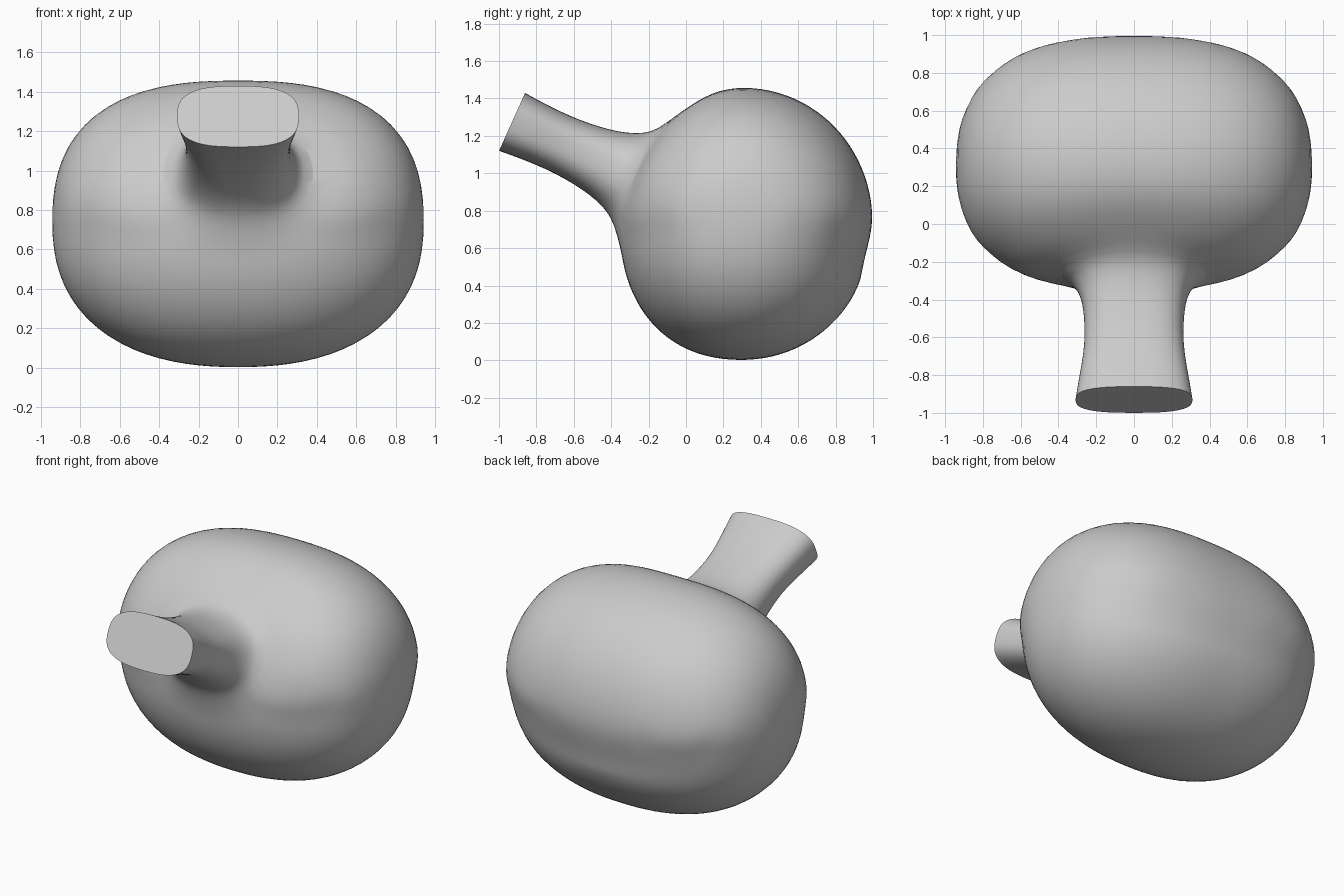
import bpy, bmesh, math
from mathutils import Vector

if "Cube" in bpy.data.objects:
    bpy.data.objects.remove(bpy.data.objects["Cube"])

SEG = 40
CENTRE = Vector((0, 0.30, 0.73))
NECK_END = Vector((0, -0.93, 1.275))
AXIS = Vector((0, 0.912, -0.41)).normalized()   # from neck mouth into the body
SIDE = Vector((1, 0, 0))
UP = Vector((0, 0.41, 0.912)).normalized()


def body_point(d):
    """Point on the rounded, wide body in direction d from its centre."""
    a = 0.945
    b = 0.70 if d.y > 0 else 0.655
    q = 2.25 if (d.y < 0 and d.z < 0) else 2.03
    p = 2.6 if d.z > 0 else 2.35
    f = lambda r: (abs(r*d.x/a)**p +
                   (abs(r*d.y/b)**q + abs(r*d.z/0.73)**q)**(p/q))
    lo, hi = 0.0, 3.0
    for _ in range(40):
        m = (lo + hi) / 2
        lo, hi = (m, hi) if f(m) < 1 else (lo, m)
    pt = CENTRE + d * lo
    # shallow dent low on the back
    if d.y > 0:
        pt.y -= 0.025 * math.exp(-((pt.z - 0.55)/0.13)**2) * d.y
    return pt


def spow(v, e):
    return math.copysign(abs(v)**e, v)


def neck_ring(t, w, h, e):
    out = []
    for i in range(SEG):
        a = 2*math.pi*i/SEG
        out.append(NECK_END + AXIS*t + SIDE*(w*spow(math.cos(a), 2/e))
                   + UP*(h*spow(math.sin(a), 2/e)))
    return out


def body_ring(theta):
    out = []
    for i in range(SEG):
        a = 2*math.pi*i/SEG
        d = (-AXIS*math.cos(theta) + SIDE*(1.25*math.sin(theta)*math.cos(a))
             + UP*(math.sin(theta)*math.sin(a))).normalized()
        pt = body_point(d)
        # soften the shoulder above the neck
        g = math.exp(-((theta - 0.65)/0.25)**2) * max(0, math.sin(a))
        out.append(CENTRE + (pt - CENTRE)*(1 - 0.045*g))
    return out


# neck stations: distance, half width, half height, squareness
neck = [(0, .31, .17, 2.8), (.1, .295, .162, 2.8), (.2, .278, .157, 2.7),
        (.32, .262, .157, 2.6), (.44, .262, .168, 2.6), (.54, .27, .186, 2.5),
        (.61, .285, .208, 2.4), (.67, .31, .236, 2.3), (.725, .36, .28, 2.2)]
rings = [neck_ring(*s) for s in neck]
rings += [body_ring(math.radians(k)) for k in range(36, 178, 7)]

bm = bmesh.new()
loops = [[bm.verts.new(p) for p in r] for r in rings]
for r0, r1 in zip(loops, loops[1:]):
    for i in range(SEG):
        j = (i + 1) % SEG
        bm.faces.new((r0[i], r0[j], r1[j], r1[i]))

# flat neck mouth and closed back of the body
cap = bm.faces.new(loops[0])
pole = bm.verts.new(body_point(AXIS))
for i in range(SEG):
    bm.faces.new((loops[-1][i], loops[-1][(i + 1) % SEG], pole))
crease = bm.edges.layers.float.new("crease_edge")
for e in cap.edges:
    e[crease] = 1.0
bmesh.ops.recalc_face_normals(bm, faces=bm.faces)

mesh = bpy.data.meshes.new("body_with_neck")
bm.to_mesh(mesh)
bm.free()
obj = bpy.data.objects.new("body_with_neck", mesh)
bpy.context.collection.objects.link(obj)
bpy.context.view_layer.objects.active = obj
obj.select_set(True)
bpy.ops.object.shade_smooth_by_angle(angle=math.radians(40))
sub = obj.modifiers.new("smooth", 'SUBSURF')
sub.levels = sub.render_levels = 1
